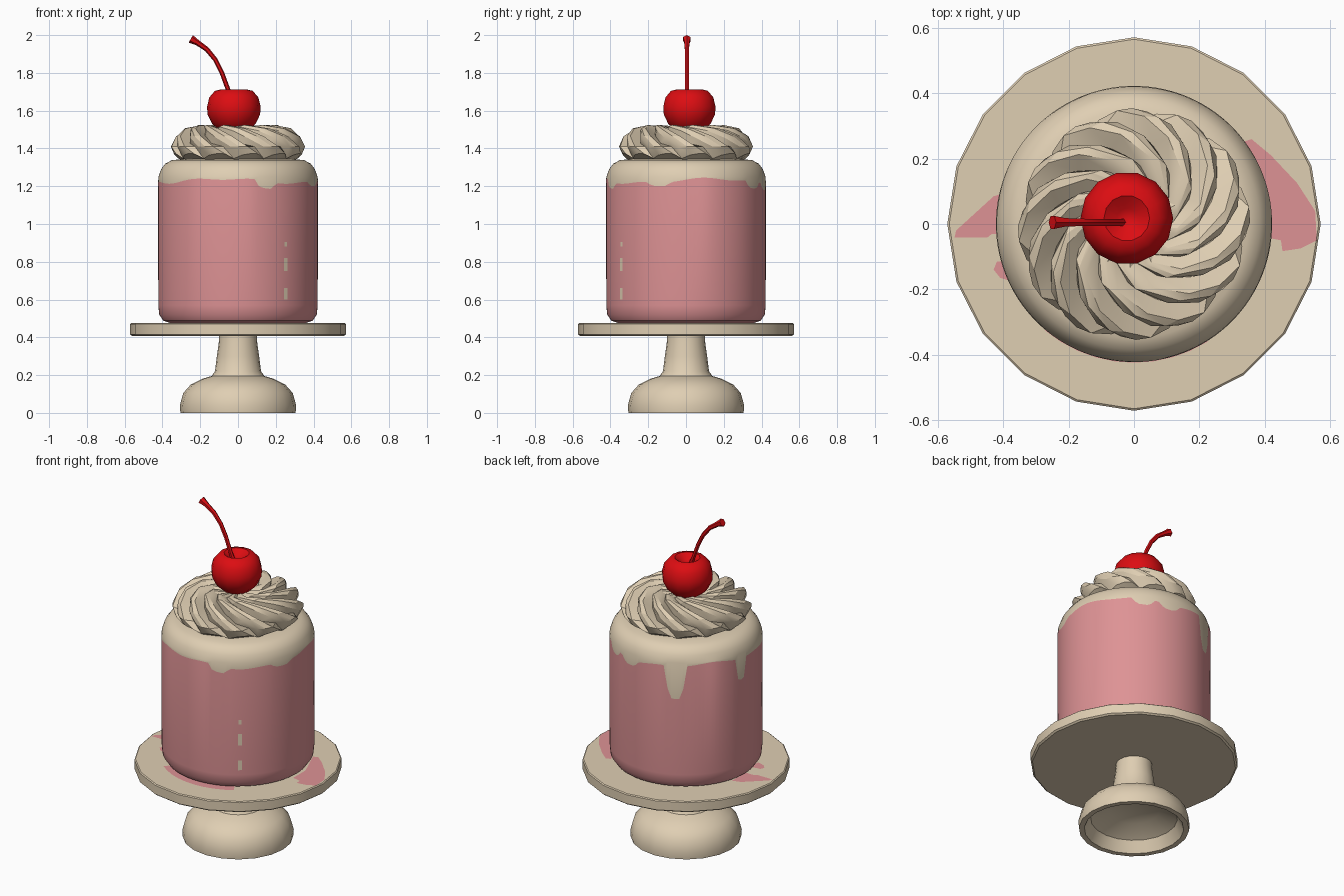
import bpy, bmesh, math
from math import sin, cos, pi, radians, degrees

if "Cube" in bpy.data.objects:
    bpy.data.objects.remove(bpy.data.objects["Cube"])


def material(name, rgb):
    m = bpy.data.materials.new(name)
    m.diffuse_color = (*rgb, 1)
    m.use_nodes = True
    m.node_tree.nodes["Principled BSDF"].inputs["Base Color"].default_value = m.diffuse_color
    return m


CREAM = material("cream", (0.74, 0.62, 0.45))
PINK = material("pink", (0.73, 0.29, 0.30))
RED = material("cherry_red", (0.72, 0.004, 0.006))


def finish(name, bm, mats, angle=35, recalc=True):
    bmesh.ops.remove_doubles(bm, verts=bm.verts, dist=1e-5)
    if recalc:
        bmesh.ops.recalc_face_normals(bm, faces=bm.faces)
    me = bpy.data.meshes.new(name)
    bm.to_mesh(me)
    bm.free()
    ob = bpy.data.objects.new(name, me)
    bpy.context.collection.objects.link(ob)
    for m in mats:
        me.materials.append(m)
    bpy.ops.object.select_all(action='DESELECT')
    ob.select_set(True)
    bpy.context.view_layer.objects.active = ob
    bpy.ops.object.shade_smooth_by_angle(angle=radians(angle))
    return ob


def lathe(name, rings, n, point, mats, split=None, angle=35):
    """Rings of n points from point(ring_index, angle); faces from ring 'split' up use slot 1."""
    bm = bmesh.new()
    grid = [[bm.verts.new(point(i, 2 * pi * j / n)) for j in range(n)] for i in range(rings)]
    for i in range(rings - 1):
        for j in range(n):
            k = (j + 1) % n
            f = bm.faces.new((grid[i][j], grid[i][k], grid[i + 1][k], grid[i + 1][j]))
            f.material_index = int(split is not None and i >= split)
    bmesh.ops.dissolve_degenerate(bm, dist=1e-5, edges=bm.edges)
    return finish(name, bm, mats, angle)


def revolve(name, prof, n, mat, cx=0, cy=0, angle=35):
    def point(i, a):
        r, z = prof[i]
        return (cx + r * cos(a), cy + r * sin(a), z)
    return lathe(name, len(prof), n, point, [mat], angle=angle)


# cake stand: hollow bell foot with stem, and plate
revolve("stand_foot", [(0, .13), (.14, .115), (.24, .065), (.275, 0), (.305, 0), (.308, .04),
                       (.29, .105), (.25, .15), (.19, .18), (.14, .195), (.122, .22),
                       (.112, .30), (.102, .37), (.10, .41)], 20, CREAM)
revolve("stand_plate", [(0, .408), (.562, .408), (.572, .416), (.572, .47), (.566, .475), (0, .475)],
        20, CREAM, angle=30)

# cake: pink sides below, icing with a dripping edge above
DRIPS = [(117, 8, .20), (171, 6, .13), (-70, 8, .04), (57, 8, .04), (78, 8, .03), (-20, 9, .02)]


def icing_edge(a):
    z = 1.228 + .012 * sin(3 * a + .6) + .006 * sin(8 * a)
    for ang, width, depth in DRIPS:
        d = abs((degrees(a) - ang + 180) % 360 - 180) / width
        if d < 1:
            z -= depth * (1 - d ** 4)
    return z


CAKE = [(0, .476), (.36, .476), (.395, .488), (.417, .52), (.422, .57), (.423, None),
        (.421, 1.25), (.407, 1.29), (.385, 1.32), (.35, 1.338), (.28, 1.345), (0, 1.345)]


def cake_point(i, a):
    r, z = CAKE[i]
    return (r * cos(a), r * sin(a), icing_edge(a) if z is None else z)


lathe("cake", len(CAKE), 120, cake_point, [PINK, CREAM], split=5)

# whipped cream: twisted lobes; each ring is (radius, height, twist, ridge depth)
SWIRL = [(.28, 1.335, 62, .02), (.335, 1.365, 56, .03), (.345, 1.41, 46, .04), (.32, 1.455, 32, .045),
         (.27, 1.495, 16, .045), (.20, 1.515, -6, .035), (.13, 1.51, -28, .02), (.0, 1.49, -40, 0)]
LOBES = 12


def swirl_point(i, a):
    r, z, twist, depth = SWIRL[i]
    t = (a * LOBES / (2 * pi)) % 1
    ridge = t / .65 if t < .65 else (1 - t) / .35      # skewed ridges
    ridge = math.sqrt(max(ridge, 0)) - .62
    b = a + radians(twist)
    rr = r + depth * ridge + .008 * sin(2 * b) * (r > .1)
    return (rr * cos(b), rr * sin(b), z + depth * ridge * 1.0 * (r < .34))


lathe("whipped_cream", len(SWIRL), LOBES * 4, swirl_point, [CREAM], angle=30)

# cherry with a dimple
revolve("cherry", [(0, 1.485), (.07, 1.49), (.115, 1.53), (.139, 1.58), (.142, 1.62), (.13, 1.67),
                   (.10, 1.705), (.07, 1.712), (.03, 1.685), (0, 1.675)], 14, RED, -.022, .018, 40)

# curved cherry stem, flared at the tip
PATH = [(-.035, 1.67, .013), (-.052, 1.71, .012), (-.085, 1.80, .012), (-.12, 1.87, .012),
        (-.165, 1.925, .013), (-.215, 1.96, .015), (-.25, 1.98, .023)]


def stem_point(i, a):
    x, z, r = PATH[min(max(i - 1, 0), len(PATH) - 1)]
    k = min(max(i - 1, 0), len(PATH) - 1)
    x0, z0, _ = PATH[max(k - 1, 0)]
    x1, z1, _ = PATH[min(k + 1, len(PATH) - 1)]
    length = math.hypot(x1 - x0, z1 - z0)
    dx, dz = (x1 - x0) / length, (z1 - z0) / length
    if i == 0 or i == len(PATH) + 1:
        r = 0                                           # closed ends
    return (x - dz * r * cos(a), .005 + r * sin(a), z + dx * r * cos(a))


lathe("cherry_stem", len(PATH) + 2, 6, stem_point, [RED], angle=40)


# flat painted patches of pink on the plate
def patch(name, pts, z=.4775):
    bm = bmesh.new()
    f = bm.faces.new([bm.verts.new((x, y, z)) for x, y in pts])
    f.normal_update()
    if f.normal.z < 0:
        f.normal_flip()
    finish(name, bm, [PINK], recalc=False)


patch("plate_patch_left", [(-.55, -.042), (-.545, -.02), (-.43, .085), (-.38, .10), (-.38, -.03),
                           (-.435, -.03), (-.45, -.042)])
patch("plate_patch_right", [(.33, .25), (.36, .26), (.42, .21), (.50, .125), (.555, .04), (.56, -.05),
                            (.51, -.075), (.455, -.083), (.45, -.05), (.40, -.04), (.40, .08)])
patch("plate_patch_small", [(-.36, -.11), (-.42, -.115), (-.43, -.14), (-.41, -.165), (-.36, -.18)])
front = [radians(-130 + 8 * i) for i in range(10)]
patch("plate_patch_front", [(.425 * cos(a), .425 * sin(a)) for a in front] +
      [(.35 * cos(a), .35 * sin(a)) for a in reversed(front)])

# thin broken streak of icing on the cake side
for num, (lo, hi, w) in enumerate([(.60, .66, .011), (.75, .82, .011), (.88, .905, .009)]):
    bm = bmesh.new()
    a, r = radians(-53.5), .426
    corners = [(-w, lo), (w, lo), (w, hi), (-w, hi)]
    bm.faces.new([bm.verts.new((r * cos(a) - s * sin(a), r * sin(a) + s * cos(a), z)) for s, z in corners])
    finish(f"icing_streak_{num + 1}", bm, [CREAM], recalc=False)
